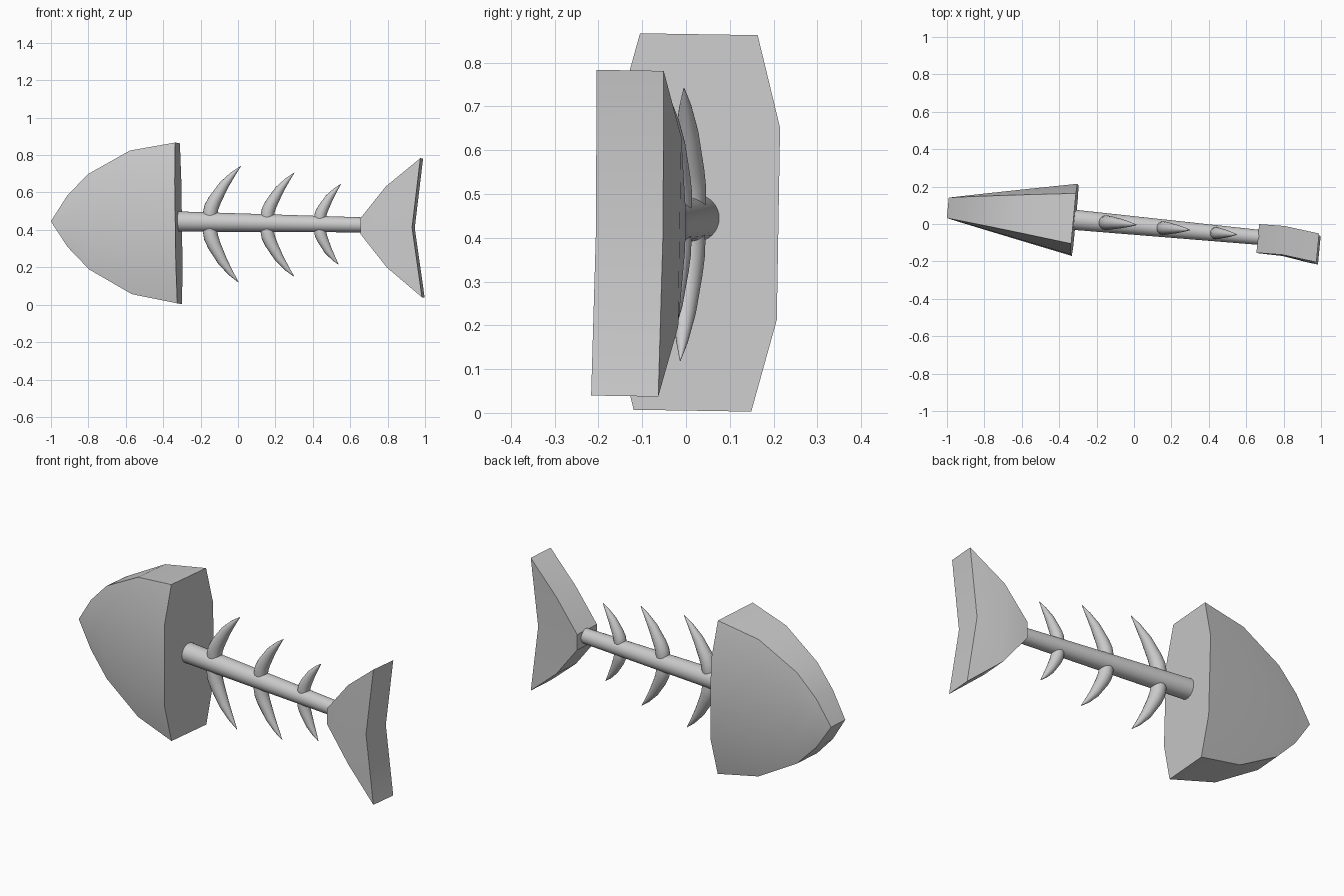
import bpy, bmesh
from math import sin, cos, pi, radians
from mathutils import Matrix, Vector

if "Cube" in bpy.data.objects:
    bpy.data.objects.remove(bpy.data.objects["Cube"])

# The whole model is turned slightly off the axes
POSE = (Matrix.Translation((0, -0.008, 0.435)) @ Matrix.Rotation(radians(-5.4), 4, 'Z')
        @ Matrix.Rotation(radians(-0.9), 4, 'X'))


def finish(name, bm, angle=30):
    bmesh.ops.remove_doubles(bm, verts=bm.verts, dist=1e-5)
    bmesh.ops.recalc_face_normals(bm, faces=bm.faces)
    bm.transform(POSE)
    mesh = bpy.data.meshes.new(name)
    bm.to_mesh(mesh)
    bm.free()
    ob = bpy.data.objects.new(name, mesh)
    bpy.context.collection.objects.link(ob)
    bpy.ops.object.select_all(action='DESELECT')
    ob.select_set(True)
    bpy.context.view_layer.objects.active = ob
    bpy.ops.object.shade_smooth_by_angle(angle=radians(angle))
    return ob


def loft(bm, rings):
    """Join closed rings of points and cap both ends."""
    rows = [[bm.verts.new(p) for p in r] for r in rings]
    n = len(rows[0])
    for a, b in zip(rows, rows[1:]):
        for i in range(n):
            j = (i + 1) % n
            bm.faces.new((a[i], a[j], b[j], b[i]))
    bm.faces.new(rows[0])
    bm.faces.new(rows[-1])


def tube(name, path, radii, sides):
    """Round tube along a path lying in the XZ plane."""
    pts = [Vector(p) for p in path]
    rings = []
    for i, (p, r) in enumerate(zip(pts, radii)):
        t = (pts[min(i + 1, len(pts) - 1)] - pts[max(i - 1, 0)]).normalized()
        side = Vector((0, 1, 0))
        up = t.cross(side)
        rings.append([p + r * (cos(a) * side + sin(a) * up)
                      for a in (2 * pi * k / sides for k in range(sides))])
    bm = bmesh.new()
    loft(bm, rings)
    return finish(name, bm, 50)


# Head: octagonal sections growing from a thin nose edge to the flat back
bm = bmesh.new()
rings = []
for x, h in ((-1.0, 0), (-0.91, 0.137), (-0.795, 0.255), (-0.565, 0.384), (-0.319, 0.43)):
    t = (x + 1.0) / 0.681
    rim, mid = 0.055 + 0.08 * t, 0.055 + 0.135 * t
    zc = 0.01 * (1 - t)
    half = [(rim, h), (mid, h * 0.51), (mid, -h * 0.51), (rim, -h)]
    sec = half + [(-y, -z) for y, z in half]
    rings.append([(x - 0.015 * z, y, z + zc) for y, z in sec])
# the nose collapses to one edge, so close it with merged points
rows = [[bm.verts.new(p) for p in r] for r in rings]
for a, b in zip(rows, rows[1:]):
    for i in range(8):
        j = (i + 1) % 8
        bm.faces.new((a[i], a[j], b[j], b[i]))
bm.faces.new(rows[-1])
finish("head", bm)


# Spine
def axis_z(x):
    return 0.004 - 0.018 * x


tube("spine", [(x, 0, axis_z(x)) for x in (-0.325, 0.68)], (0.054, 0.04), 32)

# Ribs: three pairs of curved spikes, lower ones a little longer
SHAPE = ((0, 0.03, 0.9), (0, 0.15, 1), (0.04, 0.26, 1), (0.15, 0.39, 0.92),
         (0.45, 0.66, 0.68), (0.75, 0.86, 0.36), (1, 1, 0.03))
RIBS = ((-0.15, 0.039, (0.165, 0.30), (0.153, 0.322)),
        (0.157, 0.036, (0.145, 0.27), (0.145, 0.286)),
        (0.44, 0.032, (0.112, 0.214), (0.1, 0.216)))
for n, (x, r, upper, lower) in enumerate(RIBS, 1):
    for label, sign, (reach, height) in (("upper", 1, upper), ("lower", -1, lower)):
        path = [(x + a * reach, 0, axis_z(x) + sign * b * height) for a, b, _ in SHAPE]
        tube(f"{label}_rib_{n}", path, [r * s for _, _, s in SHAPE], 16)

# Tail fin: forked plate with its rear edge bent slightly to the front
bm = bmesh.new()
outline = [(0.666, -0.007, 0.043), (0.805, -0.007, 0.217), (0.994, -0.032, 0.372),
           (0.945, -0.032, 0), (0.994, -0.032, -0.372), (0.805, -0.007, -0.217),
           (0.666, -0.007, -0.043)]
front, back = ([bm.verts.new((x - 0.013 * z, y + d, z - 0.025 * x / 0.99))
                for x, y, z in outline] for d in (-0.077, 0.077))
for s in (front, back):
    for ids in ((0, 1, 5, 6), (1, 2, 3), (1, 3, 5), (3, 4, 5)):
        bm.faces.new([s[i] for i in ids])
for i in range(7):
    j = (i + 1) % 7
    bm.faces.new((front[i], front[j], back[j], back[i]))
finish("tail_fin", bm)
